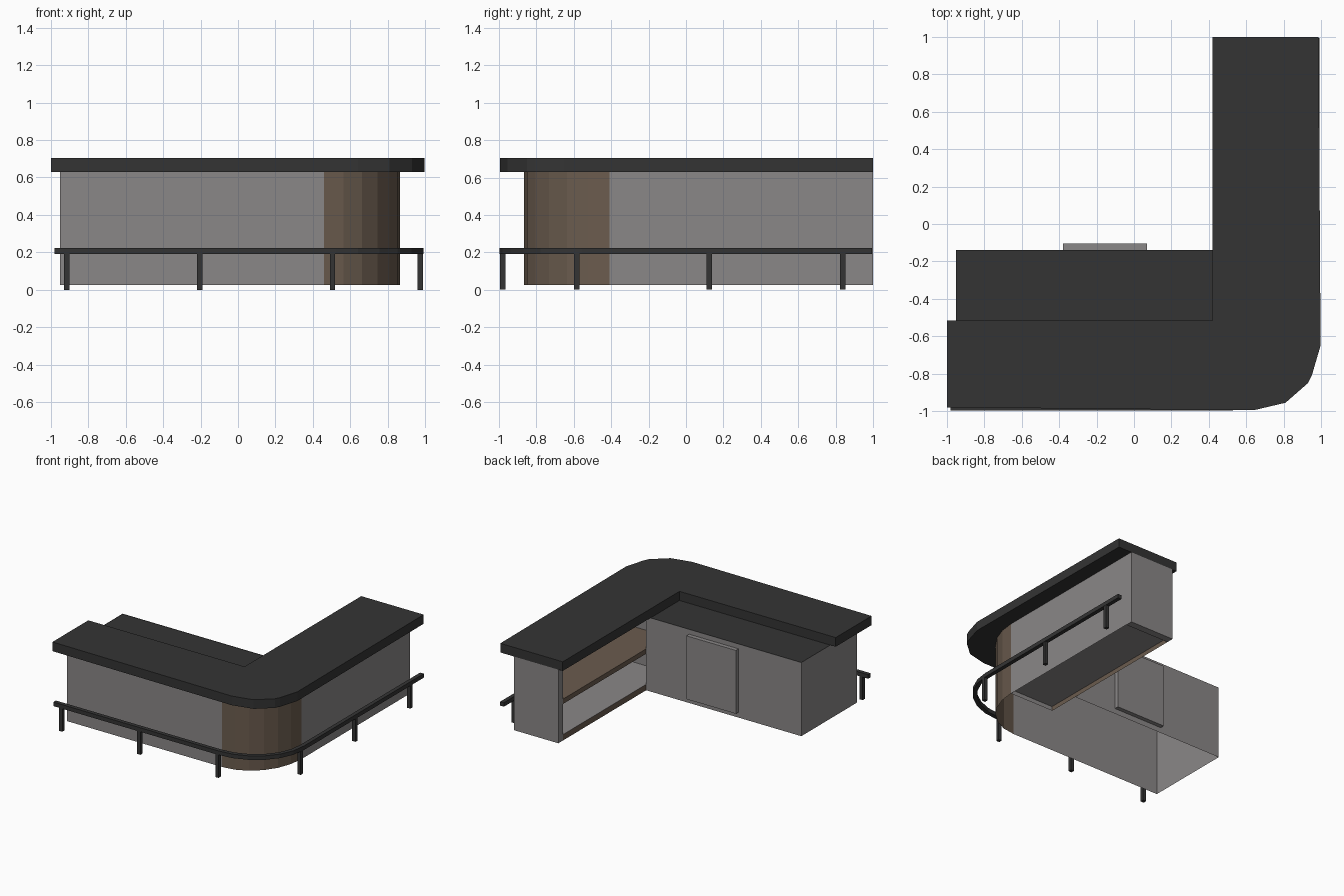
import bpy, bmesh, math

if "Cube" in bpy.data.objects:
    bpy.data.objects.remove(bpy.data.objects["Cube"])


def material(name, rgb):
    m = bpy.data.materials.new(name)
    m.diffuse_color = (*rgb, 1)
    m.use_nodes = True
    m.node_tree.nodes["Principled BSDF"].inputs["Base Color"].default_value = m.diffuse_color
    return m


DARK = material("dark charcoal", (0.034, 0.034, 0.034))
GRAY = material("warm gray", (0.255, 0.243, 0.243))
BROWN = material("brown wood", (0.145, 0.106, 0.076))


def finish(name, bm, mat, fix=True):
    if fix:
        bmesh.ops.recalc_face_normals(bm, faces=bm.faces)
    me = bpy.data.meshes.new(name)
    bm.to_mesh(me)
    bm.free()
    me.materials.append(mat)
    ob = bpy.data.objects.new(name, me)
    bpy.context.collection.objects.link(ob)
    return ob


def prism(name, pts, z0, z1, mat):
    """Closed outline extruded upwards."""
    bm = bmesh.new()
    f = bm.faces.new([bm.verts.new((x, y, z0)) for x, y in pts])
    up = bmesh.ops.extrude_face_region(bm, geom=[f])["geom"]
    bmesh.ops.translate(bm, vec=(0, 0, z1 - z0),
                        verts=[v for v in up if isinstance(v, bmesh.types.BMVert)])
    if f.is_valid is False or len(bm.faces) < len(pts) + 2:
        bottom = [v for v in bm.verts if abs(v.co.z - z0) < 1e-6]
        bmesh.ops.contextual_create(bm, geom=bottom)
    return finish(name, bm, mat)


def box(name, x0, x1, y0, y1, z0, z1, mat):
    return prism(name, [(x0, y0), (x1, y0), (x1, y1), (x0, y1)], z0, z1, mat)


def wall(name, pts, z0, z1, mat):
    """Thin upright panel following a path."""
    bm = bmesh.new()
    cols = [(bm.verts.new((x, y, z0)), bm.verts.new((x, y, z1))) for x, y in pts]
    for a, b in zip(cols, cols[1:]):
        bm.faces.new((a[0], b[0], b[1], a[1]))
    return finish(name, bm, mat, False)


def corner(cx, cy, rx, ry, n=6):
    """Quarter curve from the front side round to the right side."""
    angles = [math.pi / 2 * i / n for i in range(n + 1)]
    return [(cx + rx * math.sin(a), cy - ry * math.cos(a)) for a in angles]


Z0, ZT, TOP = 0.025, 0.63, 0.705

# L-shaped bar top with rounded outer corner
prism("bar_top", [(-1, -0.515), (-1, -0.98), (0.64, -0.995), (0.81, -0.955),
                  (0.93, -0.85), (0.95, -0.81), (0.997, -0.65), (0.987, 1.0),
                  (0.42, 1.0), (0.42, -0.515)], ZT, TOP, DARK)

# Outer walls, open at the bottom
wall("front_cabinet_walls", [(0.46, -0.14), (-0.95, -0.14), (-0.95, -0.865),
                             (0.46, -0.865)], Z0, ZT, GRAY)
wall("corner_panel", corner(0.46, -0.41, 0.405, 0.455), Z0, ZT, BROWN)
wall("side_wall", [(0.865, -0.41), (0.865, 1.0)], Z0, ZT, GRAY)

# Work surface behind the bar
bm = bmesh.new()
bm.faces.new([bm.verts.new(p) for p in ((-0.95, -0.865, ZT - 0.003), (0.46, -0.865, ZT - 0.003),
                                        (0.46, -0.14, ZT - 0.003), (-0.95, -0.14, ZT - 0.003))])
finish("work_surface", bm, DARK, False)

# Cabinet door
box("cabinet_door", -0.38, 0.07, -0.14, -0.105, 0.07, 0.59, GRAY)

# Open shelving in the side arm
box("side_end_panel", 0.46, 0.864, 0.94, 1.0, Z0, ZT, GRAY)
wall("shelf_inner_end", [(0.865, -0.41), (0.46, -0.41)], Z0, ZT, GRAY)
box("shelf_floor", 0.462, 0.863, -0.41, 0.94, 0.06, 0.072, GRAY)
wall("shelf_kick_strip", [(0.46, 0.94), (0.46, -0.41)], Z0, 0.072, BROWN)
box("middle_shelf", 0.46, 0.863, -0.408, 0.94, 0.325, 0.365, BROWN)

# Foot rail: straight, round the corner, straight
h = 0.0165
CX, CY, RX, RY = 0.52, -0.56, 0.455, 0.42


def rail_path(d):
    return ([(-0.98, CY - RY - d)] + corner(CX, CY, RX + d, RY + d)
            + [(CX + RX + d, 0.995)])


prism("foot_rail", rail_path(h) + rail_path(-h)[::-1], 0.19, 0.223, DARK)

# Rail posts
w = 0.0145
posts = [(x, -0.98) for x in (-0.915, -0.205, 0.505)]
posts += [(0.975, y) for y in (-0.585, 0.125, 0.838)]
for i, (x, y) in enumerate(posts):
    box(f"rail_post_{i + 1}", x - w, x + w, y - w, y + w, 0, 0.19, DARK)
